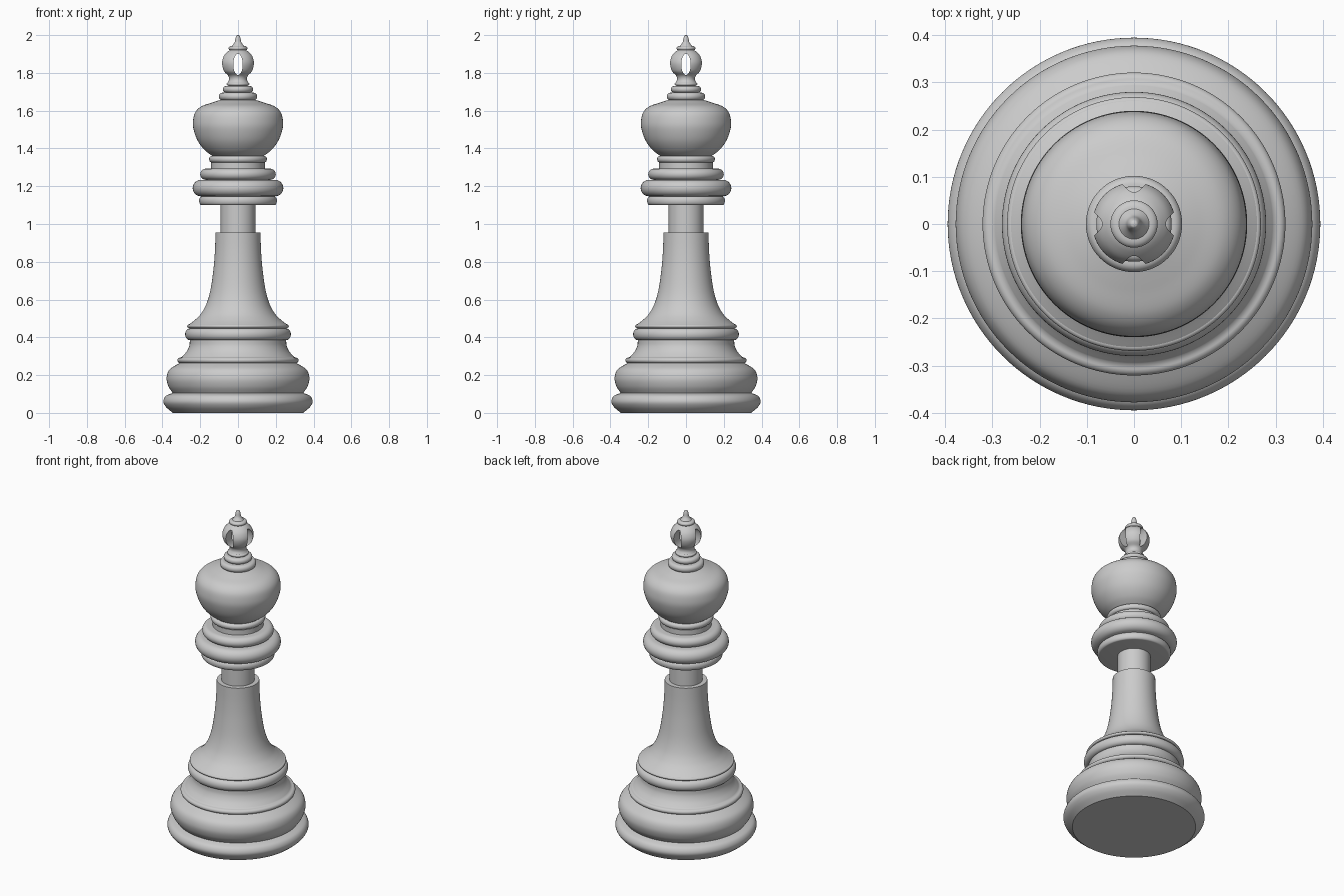
import bpy, bmesh, math

if "Cube" in bpy.data.objects:
    bpy.data.objects.remove(bpy.data.objects["Cube"])

SEG = 128


def spline(pts, n=7):
    """Smooth curve through (radius, z) points."""
    p = [pts[0]] + pts + [pts[-1]]
    out = []
    for i in range(1, len(p) - 2):
        a, b, c, d = p[i - 1:i + 3]
        for k in range(n):
            t = k / n
            out.append(tuple(0.5 * (2 * b[j] + (c[j] - a[j]) * t
                       + (2 * a[j] - 5 * b[j] + 4 * c[j] - d[j]) * t * t
                       + (3 * b[j] - a[j] - 3 * c[j] + d[j]) * t ** 3) for j in (0, 1)))
    return out + [pts[-1]]


def bead(r, z0, z1, depth, n=14):
    """Half-ellipse moulding with outer radius r between two heights."""
    zm, h = (z0 + z1) / 2, (z1 - z0) / 2
    return [(r - depth + depth * math.cos(a), zm + h * math.sin(a))
            for a in (-math.pi / 2 + math.pi * k / n for k in range(n + 1))]


def lathe(name, profile):
    """Closed solid of revolution from a bottom-to-top profile."""
    bm = bmesh.new()
    rings = []
    for r, z in profile:
        rings.append([bm.verts.new((r * math.cos(2 * math.pi * i / SEG),
                                    r * math.sin(2 * math.pi * i / SEG), z)) for i in range(SEG)])
    for lo, hi in zip(rings, rings[1:]):
        for i in range(SEG):
            j = (i + 1) % SEG
            bm.faces.new((lo[i], lo[j], hi[j], hi[i]))
    bm.faces.new(rings[0][::-1])
    bm.faces.new(rings[-1])
    me = bpy.data.meshes.new(name)
    bm.to_mesh(me)
    bm.free()
    ob = bpy.data.objects.new(name, me)
    bpy.context.collection.objects.link(ob)
    return ob


def activate(ob):
    bpy.ops.object.select_all(action='DESELECT')
    ob.select_set(True)
    bpy.context.view_layer.objects.active = ob


# stepped foot
parts = [
    lathe("base", spline([(0.345, 0), (0.38, 0.03), (0.395, 0.06), (0.382, 0.09), (0.345, 0.105)])
          + spline([(0.345, 0.105), (0.368, 0.14), (0.378, 0.185), (0.362, 0.23), (0.31, 0.263)])
          + bead(0.321, 0.263, 0.293, 0.017)
          + spline([(0.296, 0.297), (0.272, 0.325), (0.258, 0.355), (0.255, 0.385)])
          + bead(0.28, 0.385, 0.447, 0.025)
          + bead(0.269, 0.45, 0.468, 0.01)),
    # flared column and narrow neck
    lathe("column", spline([(0.262, 0.467), (0.228, 0.492), (0.196, 0.525), (0.168, 0.575),
                            (0.146, 0.65), (0.13, 0.76), (0.122, 0.86), (0.119, 0.955)])),
    lathe("neck", [(0.092, 0.94), (0.092, 1.11)]),
    # stacked collar rings
    lathe("collar", bead(0.206, 1.1, 1.145, 0.014) + bead(0.24, 1.147, 1.233, 0.042)
          + bead(0.2, 1.234, 1.293, 0.03) + [(0.142, 1.294), (0.142, 1.325)]
          + bead(0.153, 1.326, 1.36, 0.014)),
    # swollen head
    lathe("head", spline([(0.128, 1.355), (0.175, 1.39), (0.213, 1.44), (0.235, 1.5), (0.238, 1.545),
                          (0.227, 1.59), (0.195, 1.622), (0.14, 1.642), (0.09, 1.658)])),
    # small rings under the finial
    lathe("crown_rings", bead(0.102, 1.655, 1.695, 0.018) + bead(0.08, 1.696, 1.73, 0.016)
          + bead(0.06, 1.732, 1.75, 0.01)),
]

# pierced ball
ball = lathe("finial_ball", spline([(0.055, 1.748), (0.047, 1.765), (0.052, 1.785), (0.077, 1.81),
                                    (0.088, 1.85), (0.079, 1.885), (0.058, 1.91), (0.034, 1.925)]))
for angle in (0, math.pi / 2):
    bpy.ops.mesh.primitive_cylinder_add(vertices=48, radius=1, depth=0.4, location=(0, 0, 1.845),
                                        rotation=(math.pi / 2, 0, angle))
    cutter = bpy.context.object
    cutter.scale = (0.025, 0.056, 1)
    cutter.hide_render = True
    activate(ball)
    mod = ball.modifiers.new("hole", 'BOOLEAN')
    mod.operation = 'DIFFERENCE'
    mod.solver = 'EXACT'
    mod.object = cutter
    bpy.ops.object.modifier_apply(modifier=mod.name)
    bpy.data.objects.remove(cutter)
parts.append(ball)

# cap disc and pointed tip
parts.append(lathe("finial_tip", bead(0.05, 1.917, 1.943, 0.018)
                   + spline([(0.03, 1.945), (0.018, 1.962), (0.013, 1.985), (0.008, 1.997), (0.002, 2.0)])))

for ob in parts:
    activate(ob)
    bpy.ops.object.shade_smooth_by_angle(angle=math.radians(35))
